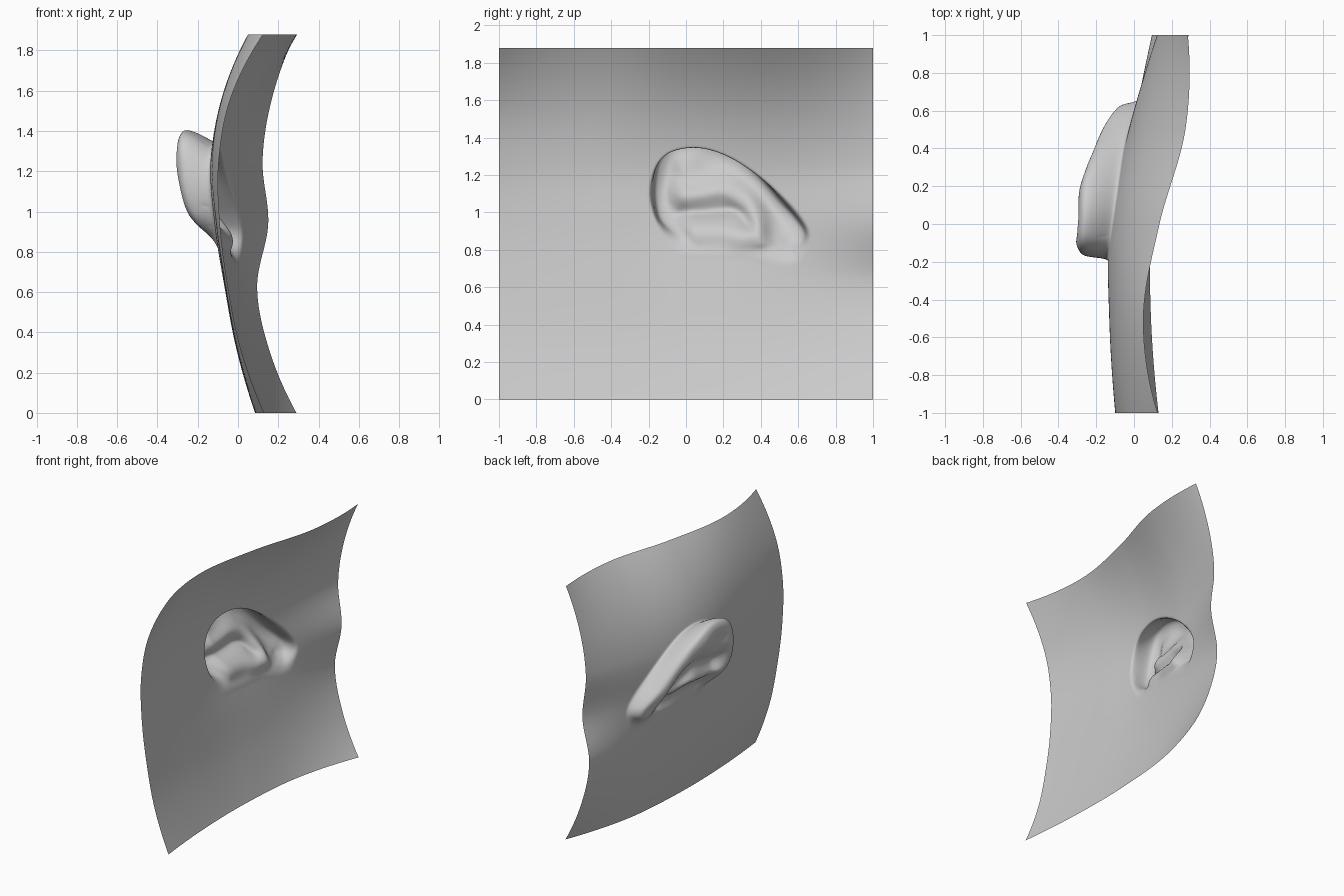
import bpy, math
from mathutils import Vector

if "Cube" in bpy.data.objects:
    bpy.data.objects.remove(bpy.data.objects["Cube"])

# skin sheet depth (x): rows are y = -1..1, columns are z = 0..1.88
BASE = [
    [.13, .015, -.05, -.09, -.095, -.035, .125],
    [.09, -.005, -.065, -.11, -.13, -.08, .05],
    [.09, .00, -.06, -.11, -.125, -.045, .135],
    [.14, .05, .00, -.02, -.02, .075, .272],
    [.29, .155, .095, .15, .122, .17, .285],
]
TOP = 1.88

# ear outline in (y, z)
OUTLINE = [(-.10, .88), (-.15, .98), (-.175, 1.1), (-.15, 1.22), (-.095, 1.29),
           (-.02, 1.315), (.07, 1.32), (.17, 1.295), (.28, 1.24), (.40, 1.155),
           (.50, 1.065), (.58, .98), (.64, .89), (.63, .82), (.57, .70), (.0, .70)]

# inner folds: path, width, depth toward +x
FOLDS = [
    ([(-.02, 1.08), (.08, 1.09), (.22, 1.11), (.33, 1.07), (.38, .98), (.40, .84)], .055, .055),
    ([(-.02, 1.21), (.12, 1.25), (.27, 1.19)], .045, .025),
    ([(.05, .91), (.20, .92), (.30, .86)], .090, .055),
    ([(-.02, 1.0), (.12, 1.0), (.28, 1.02), (.33, .94)], .030, -.020),
]


def spline(vals, t):
    n = len(vals) - 1
    f = min(max(t, 0), 1) * n
    i = min(int(f), n - 1)
    u = f - i
    b, c = vals[i], vals[i + 1]
    # quadratic extrapolation keeps the ends curved
    a = vals[i - 1] if i > 0 else 3 * b - 3 * c + vals[i + 2]
    d = vals[i + 2] if i + 2 <= n else 3 * c - 3 * b + vals[i - 1]
    return b + .5 * u * (c - a + u * (2*a - 5*b + 4*c - d + u * (3*(b - c) + d - a)))


def smooth(a, b, v):
    t = min(max((v - a) / (b - a), 0), 1)
    return t * t * (3 - 2 * t)


def nearest(p, path):
    """Vector from p to the closest point of the path."""
    best = None
    for a, b in zip(path, path[1:]):
        ab, ap = b - a, p - a
        t = min(max(ap.dot(ab) / ab.length_squared, 0), 1)
        q = ab * t - ap
        if best is None or q.length_squared < best.length_squared:
            best = q
    return best


def rounded(pts, closed):
    """Chaikin corner cutting."""
    pts = [Vector(p) for p in pts]
    for _ in range(2):
        pairs = list(zip(pts, pts[1:] + pts[:1])) if closed else list(zip(pts, pts[1:]))
        new = [q for a, b in pairs for q in (a.lerp(b, .25), a.lerp(b, .75))]
        pts = new if closed else [pts[0]] + new + [pts[-1]]
    return pts + pts[:1] if closed else pts


outline = rounded(OUTLINE, True)
folds = [(rounded(p, False), w, d) for p, w, d in FOLDS]


def inside(p):
    hit = False
    for a, b in zip(outline, outline[1:]):
        if (a.y > p.y) != (b.y > p.y) and p.x < a.x + (b.x - a.x) * (p.y - a.y) / (b.y - a.y):
            hit = not hit
    return hit


# furthest ear depth for y = -.2, 0, .2, .4, .6, .8, and its fade for z = .75, .85 .. 1.35
CREST = [-.315, -.31, -.295, -.235, -.165, -.09]
FADE = [0, .1, .52, .83, .98, 1, .72]


def point(y, z):
    x = spline([spline(r, z / TOP) for r in BASE], (y + 1) / 2)
    if not (-.3 < y < .75 and .65 < z < 1.45):
        return (x, y, z)
    p = Vector((y, z))
    near = nearest(p, outline)
    sign = 1 if inside(p) else -1
    s = near.length * sign
    step = smooth(-.03, .05, s)
    if step <= 0:
        return (x, y, z)
    # front end of the ear stays tall lower down than the rear
    shift = .09 * smooth(.3, .6, y)
    fade = spline(FADE, (z + shift - .75) / .6) if z + shift > .75 else 0
    height = (x - spline(CREST, y + .2)) * fade
    # rounded rim: full depth is only reached a little way in
    rim = .7 * step + .3 * smooth(.0, .10, s)
    hollow = .04 * smooth(.08, .17, s) * fade
    fold = sum(d * math.exp(-nearest(p, path).length_squared / w ** 2) for path, w, d in folds)
    fold *= smooth(.04, .13, s) * smooth(.74, .94, z)
    # the rim flares outward, most of all at the top
    push = step * (1 - smooth(.04, .16, s)) * smooth(.85, 1.0, z + shift)
    out = near.normalized() * sign * push * .04 if near.length > 1e-5 else Vector((0, 0))
    lift = .095 * step * smooth(1.0, 1.3, z) * (1 - .6 * smooth(.08, .2, s))
    return (x - height * rim + hollow + fold, y + out.x, z + out.y + lift)


# one open sheet, finer around the ear
def samples(lo, hi, a, b, coarse, fine):
    out, v = [], lo
    while v < hi - 1e-6:
        out.append(v)
        v += fine if a < v < b else coarse
    return out + [hi]


ys = samples(-1, 1, -.3, .75, .025, .007)
zs = samples(0, TOP, .65, 1.45, .025, .007)
n = len(zs)
verts = [point(y, z) for y in ys for z in zs]
faces = [(i*n + j, i*n + j + 1, (i+1)*n + j + 1, (i+1)*n + j)
         for i in range(len(ys) - 1) for j in range(n - 1)]

mesh = bpy.data.meshes.new("ear_sheet")
mesh.from_pydata(verts, [], faces)
mesh.update()
for poly in mesh.polygons:
    poly.use_smooth = True
ear = bpy.data.objects.new("ear_sheet", mesh)
bpy.context.collection.objects.link(ear)

# relax the folds
mod = ear.modifiers.new("relax", 'SMOOTH')
mod.factor = .5
mod.iterations = 6
group = ear.vertex_groups.new(name="ear_area")
group.add([k for k, v in enumerate(verts) if -.28 < v[1] < .73 and .67 < v[2] < 1.46], 1, 'REPLACE')
mod.vertex_group = "ear_area"
